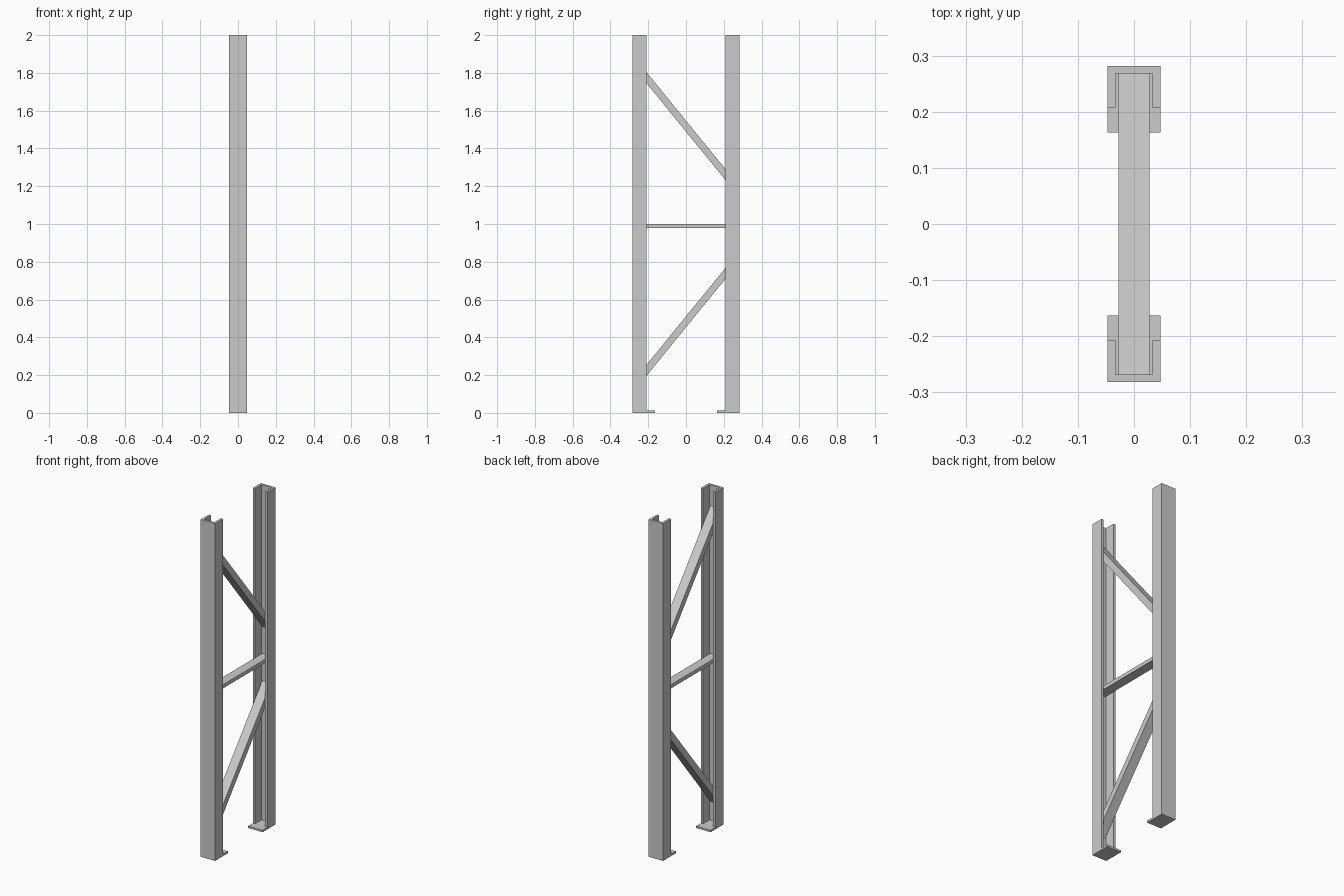
import bpy
import bmesh

cube = bpy.data.objects.get("Cube")
if cube:
    bpy.data.objects.remove(cube, do_unlink=True)

steel = bpy.data.materials.new("grey_steel")
steel.use_nodes = True
GREY = (0.6, 0.6, 0.6, 1)
steel.diffuse_color = GREY
steel.node_tree.nodes["Principled BSDF"].inputs["Base Color"].default_value = GREY

HALF_W = 0.047    # column half width
OUTER = 0.282     # outer face of the columns
LIP = 0.208       # inner edge of the flanges
WALL = 0.014      # channel wall thickness
WEB = OUTER - WALL
PLATE = 0.012     # foot plate thickness


def extrude(name, profile, direction):
    """Extrude a closed profile of 3D points along a direction."""
    bm = bmesh.new()
    face = bm.faces.new([bm.verts.new(p) for p in profile])
    result = bmesh.ops.extrude_face_region(bm, geom=[face], use_keep_orig=True)
    verts = [g for g in result["geom"] if isinstance(g, bmesh.types.BMVert)]
    bmesh.ops.translate(bm, verts=verts, vec=direction)
    bmesh.ops.recalc_face_normals(bm, faces=bm.faces[:])
    mesh = bpy.data.meshes.new(name)
    bm.to_mesh(mesh)
    bm.free()
    mesh.materials.append(steel)
    obj = bpy.data.objects.new(name, mesh)
    bpy.context.collection.objects.link(obj)
    return obj


def brace(name, z_front, z_back, height):
    """Bar running from web to web, cut vertically at both ends."""
    h = height / 2
    side = [(-WEB, z_front - h), (WEB, z_back - h),
            (WEB, z_back + h), (-WEB, z_front + h)]
    extrude(name, [(-0.028, y, z) for y, z in side], (0.056, 0, 0))


# Channel columns, open towards each other, each on a foot plate
inner = HALF_W - WALL
channel = [(-HALF_W, LIP), (-HALF_W, OUTER), (HALF_W, OUTER), (HALF_W, LIP),
           (inner, LIP), (inner, WEB), (-inner, WEB), (-inner, LIP)]
foot = [(-HALF_W, 0.163), (HALF_W, 0.163), (HALF_W, OUTER), (-HALF_W, OUTER)]
for label, s in (("front", -1), ("back", 1)):
    extrude(label + "_column", [(x, s * y, PLATE) for x, y in channel],
            (0, 0, 2 - PLATE))
    extrude(label + "_foot_plate", [(x, s * y, 0) for x, y in foot],
            (0, 0, PLATE))

# Cross bracing between the columns
brace("lower_diagonal_brace", 0.153, 0.811, 0.058)
brace("middle_brace", 0.99, 0.99, 0.022)
brace("upper_diagonal_brace", 1.847, 1.189, 0.058)
